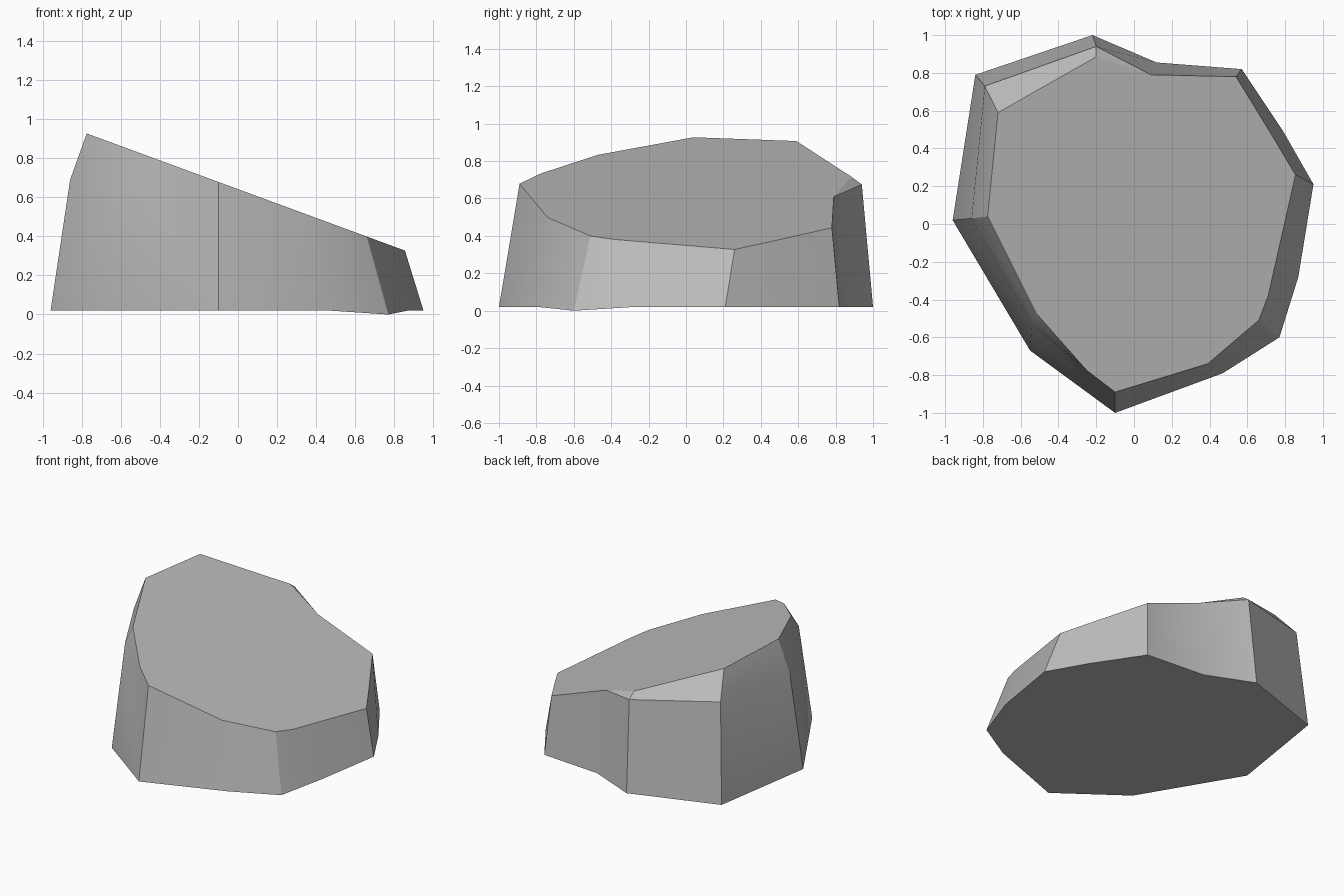
import bpy
import bmesh
import math

cube = bpy.data.objects.get("Cube")
if cube:
    bpy.data.objects.remove(cube, do_unlink=True)

# Grey stone material
stone = bpy.data.materials.new("stone_grey")
stone.use_nodes = True
grey = (0.5, 0.5, 0.5, 1)
stone.diffuse_color = grey
stone.node_tree.nodes["Principled BSDF"].inputs["Base Color"].default_value = grey


def slope(x):
    """Height of the tilted top plane."""
    return 0.642 - 0.368 * x


# Footprint and top rim, counter-clockwise from the front corner
base = [(-.10, -1), (.47, -.79), (.77, -.60), (.87, -.28), (.95, .21), (.79, .49),
        (.57, .82), (.12, .855), (-.22, 1), (-.84, .79), (-.96, .02), (-.55, -.67)]
rim = [(-.10, -.89), (.39, -.74), (.66, -.51), (.71, -.38), (.855, .26), (.73, .47),
       (.54, .78), (.09, .79), (-.20, .885), (-.72, .59), (-.775, .04), (-.52, -.47)]
# Shoulder points under the chamfered high side, by rim index
shoulder = {8: (-.20, .94, .675), 9: (-.79, .73, .735),
            10: (-.86, .03, .69), 11: (-.54, -.53, .74)}

bm = bmesh.new()
low = [bm.verts.new((x, y, 0 if i == 2 else .02)) for i, (x, y) in enumerate(base)]
top = [bm.verts.new((x, y, slope(x))) for x, y in rim]
mid = [bm.verts.new(shoulder[i]) if i in shoulder else v for i, v in enumerate(top)]
# Point where the chamfer runs out into the front rim
runout = bm.verts.new((-.25, -.775, slope(-.25)))

# Walls and chamfer strip
n = len(base)
for i in range(n):
    j = (i + 1) % n
    wall = [low[i], low[j], mid[j], mid[i]]
    if i == n - 1:
        wall.insert(3, runout)
    bm.faces.new(wall)
    strip = [mid[i], mid[j], top[j], top[i]]
    if i == n - 1:
        strip = [mid[i], runout, top[i]]
    strip = list(dict.fromkeys(strip))
    if len(strip) > 2:
        bm.faces.new(strip)

# Sloping top and underside
bm.faces.new(top + [runout])
bm.faces.new(low[::-1])
bmesh.ops.recalc_face_normals(bm, faces=bm.faces)

mesh = bpy.data.meshes.new("rock")
bm.to_mesh(mesh)
bm.free()
mesh.materials.append(stone)
rock = bpy.data.objects.new("rock", mesh)
bpy.context.collection.objects.link(rock)

# Soften only the shallow creases
bpy.context.view_layer.objects.active = rock
rock.select_set(True)
bpy.ops.object.shade_smooth_by_angle(angle=math.radians(30))
